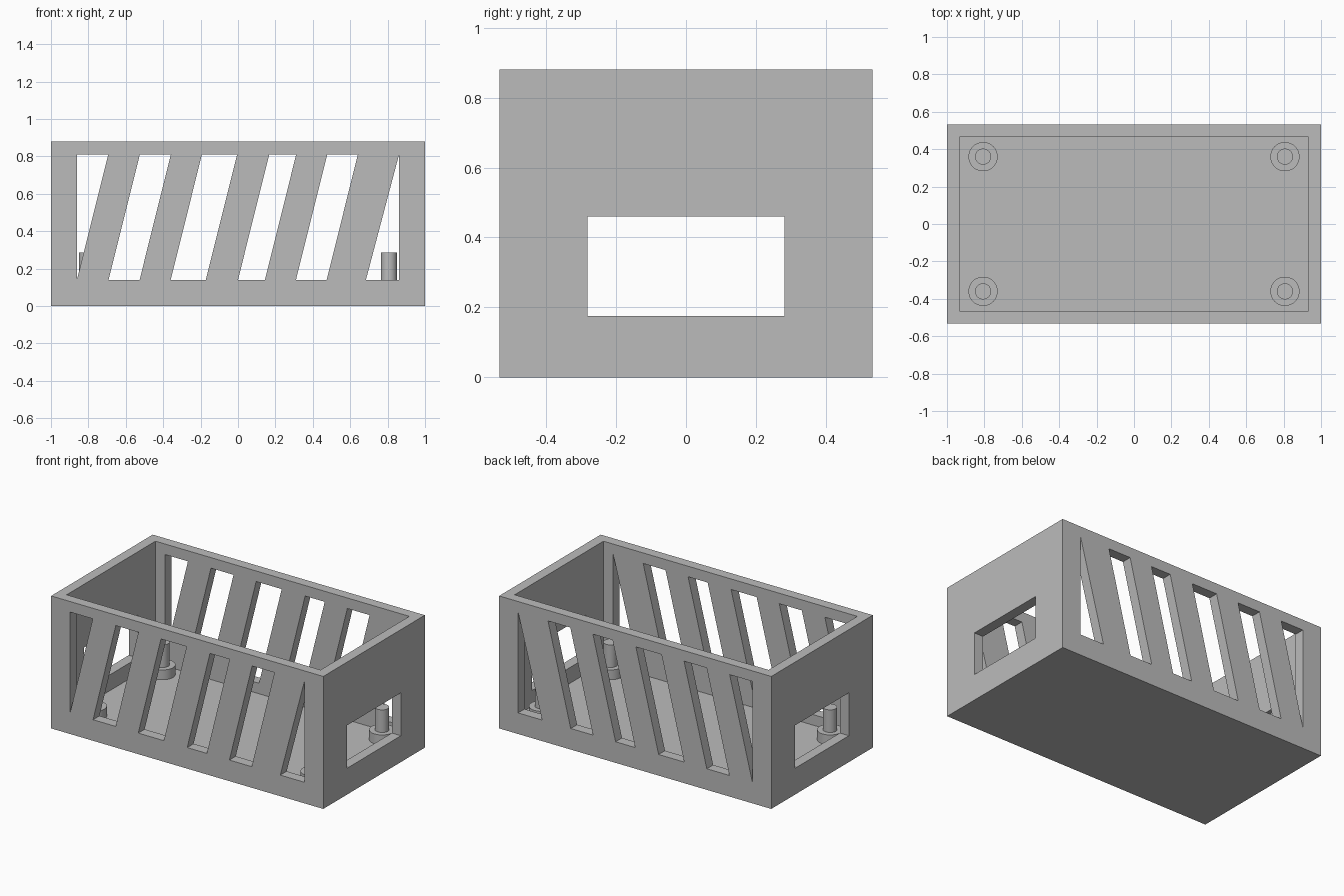
import bpy
import bmesh
from mathutils import Vector

cube = bpy.data.objects.get("Cube")
if cube:
    bpy.data.objects.remove(cube, do_unlink=True)

HX, HY, HEIGHT = 1.0, 0.533, 0.88
WALL, FLOOR = 0.067, 0.07

grey = bpy.data.materials.new("plain grey")
grey.use_nodes = True
COLOR = (0.5, 0.5, 0.5, 1)
grey.diffuse_color = COLOR
grey.node_tree.nodes["Principled BSDF"].inputs["Base Color"].default_value = COLOR


def add_object(name, bm):
    bmesh.ops.recalc_face_normals(bm, faces=bm.faces)
    mesh = bpy.data.meshes.new(name)
    bm.to_mesh(mesh)
    bm.free()
    mesh.materials.append(grey)
    obj = bpy.data.objects.new(name, mesh)
    bpy.context.collection.objects.link(obj)
    return obj


def extrude_profile(bm, points, direction):
    """Closed prism from a flat outline."""
    face = bm.faces.new([bm.verts.new(p) for p in points])
    new = bmesh.ops.extrude_face_region(bm, geom=[face])["geom"]
    verts = [v for v in new if isinstance(v, bmesh.types.BMVert)]
    bmesh.ops.translate(bm, verts=verts, vec=Vector(direction))


def block(bm, x, y, z0, z1):
    outline = [(-x, -y, z0), (x, -y, z0), (x, y, z0), (-x, y, z0)]
    extrude_profile(bm, outline, (0, 0, z1 - z0))


def carve(target, name, bm):
    cutter = add_object(name, bm)
    cutter.hide_render = True
    mod = target.modifiers.new(name, 'BOOLEAN')
    mod.operation, mod.solver, mod.object = 'DIFFERENCE', 'EXACT', cutter
    bpy.context.view_layer.objects.active = target
    bpy.ops.object.modifier_apply(modifier=mod.name)
    bpy.data.objects.remove(cutter, do_unlink=True)


# Outer shell
bm = bmesh.new()
block(bm, HX, HY, 0, HEIGHT)
shell = add_object("case_shell", bm)

# Open interior
bm = bmesh.new()
block(bm, HX - WALL, HY - WALL, FLOOR, HEIGHT + 0.2)
carve(shell, "interior_cutter", bm)

# Windows through both end walls
bm = bmesh.new()
block(bm, HX + 0.2, 0.282, 0.175, 0.46)
carve(shell, "window_cutter", bm)

# Slanted slots through the front and back walls, triangular at the ends
LOW, HIGH, END, LEAN = 0.14, 0.81, 0.861, 0.167
bm = bmesh.new()
slots = [(-0.692, -0.526), (-0.36, -0.172), (0, 0.144), (0.31, 0.474)]
outlines = [[(a, LOW), (b, LOW), (b + LEAN, HIGH), (a + LEAN, HIGH)] for a, b in slots]
outlines.append([(-END, LOW), (LEAN - END, HIGH), (-END, HIGH)])
outlines.append([(0.684, LOW), (END, LOW), (END, HIGH)])
for outline in outlines:
    extrude_profile(bm, [(x, -1, z) for x, z in outline], (0, 2, 0))
carve(shell, "slot_cutter", bm)


# Stepped mounting posts in the four corners, as one turned profile
def mounting_post(name, x, y):
    bm = bmesh.new()
    profile = [(0, FLOOR), (0.078, FLOOR), (0.078, 0.135), (0.043, 0.135),
               (0.043, 0.285), (0, 0.285)]
    verts = [bm.verts.new((r, 0, z)) for r, z in profile]
    edges = [bm.edges.new(pair) for pair in zip(verts, verts[1:])]
    bmesh.ops.spin(bm, geom=verts + edges, cent=(0, 0, 0), axis=(0, 0, 1),
                   angle=6.283185, steps=48)
    bmesh.ops.remove_doubles(bm, verts=bm.verts, dist=0.0005)
    post = add_object(name, bm)
    post.location = (x, y, 0)
    bpy.ops.object.select_all(action='DESELECT')
    post.select_set(True)
    bpy.context.view_layer.objects.active = post
    bpy.ops.object.shade_smooth_by_angle(angle=0.6)


for side, sx in (("left", 1), ("right", -1)):
    for end, sy in (("front", -1), ("back", 1)):
        mounting_post(f"{end}_{side}_post", 0.807 * sx, 0.36 * sy)
